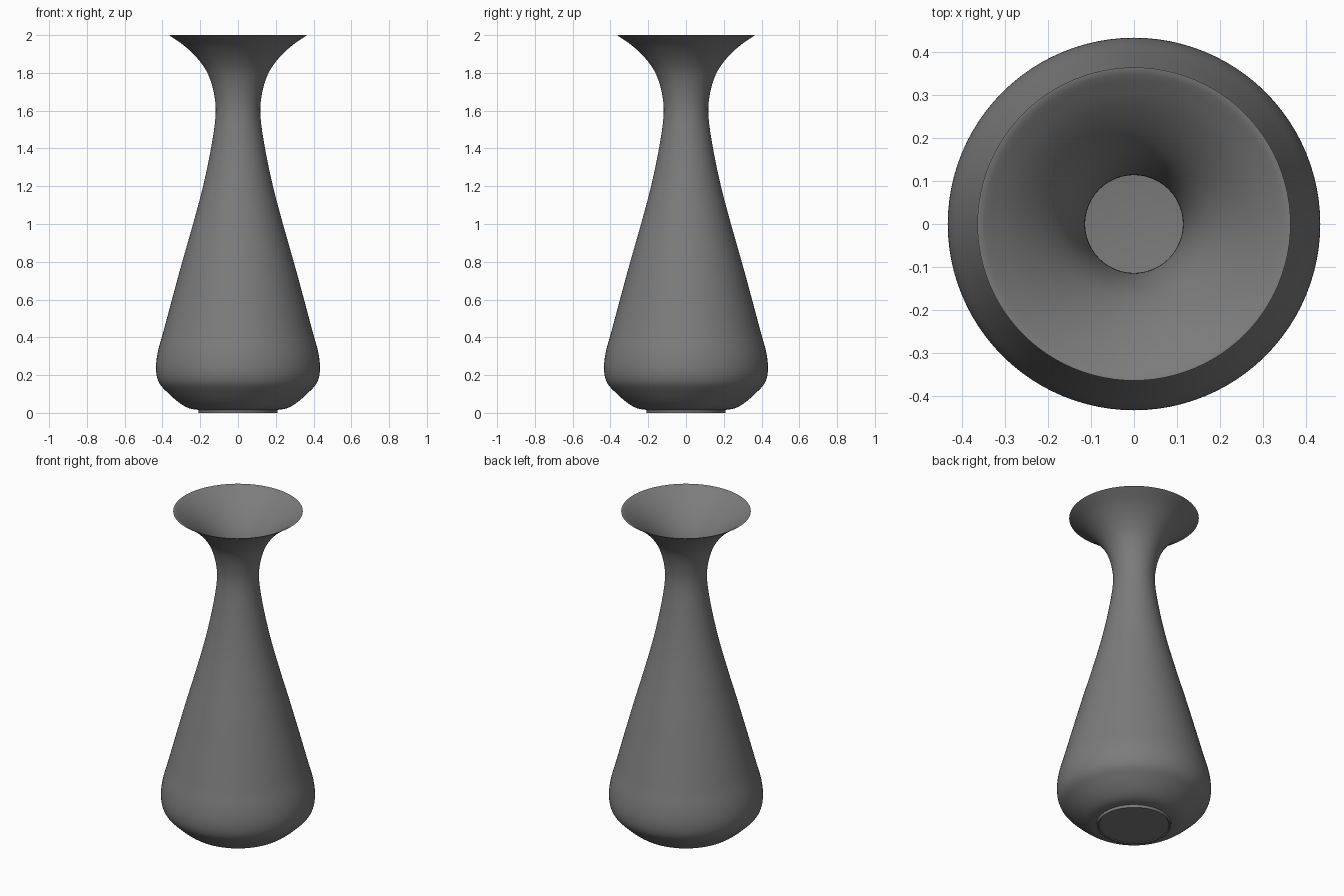
import bpy, bmesh, math
from mathutils import Vector

old = bpy.data.objects.get("Cube")
if old:
    bpy.data.objects.remove(old, do_unlink=True)

SEGMENTS = 96
WALL = 0.004

glaze = bpy.data.materials.new("dark grey glaze")
glaze.use_nodes = True
colour = (0.2, 0.2, 0.2, 1)
glaze.diffuse_color = colour
glaze.node_tree.nodes["Principled BSDF"].inputs["Base Color"].default_value = colour


def smooth_path(points, steps=6):
    """Catmull-Rom curve through (radius, height) points."""
    p = [Vector(q) for q in points]
    p = [2 * p[0] - p[1]] + p + [2 * p[-1] - p[-2]]
    path = []
    for a, b, c, d in zip(p, p[1:], p[2:], p[3:]):
        for i in range(steps):
            t = i / steps
            path.append(0.5 * (2 * b + (c - a) * t + (2 * a - 5 * b + 4 * c - d) * t**2
                               + (3 * b - a - 3 * c + d) * t**3))
    return path + [p[-2]]


def lathe(name, profile):
    """Revolve a (radius, height) profile around z."""
    bm = bmesh.new()
    verts = [bm.verts.new((r, 0, z)) for r, z in profile]
    edges = [bm.edges.new(pair) for pair in zip(verts, verts[1:])]
    bmesh.ops.spin(bm, geom=verts + edges, axis=(0, 0, 1), cent=(0, 0, 0),
                   angle=math.tau, steps=SEGMENTS)
    bmesh.ops.remove_doubles(bm, verts=bm.verts, dist=0.0002)
    bmesh.ops.recalc_face_normals(bm, faces=bm.faces)
    mesh = bpy.data.meshes.new(name)
    bm.to_mesh(mesh)
    bm.free()
    mesh.materials.append(glaze)
    obj = bpy.data.objects.new(name, mesh)
    bpy.context.collection.objects.link(obj)
    bpy.ops.object.select_all(action="DESELECT")
    obj.select_set(True)
    bpy.context.view_layer.objects.active = obj
    bpy.ops.object.shade_smooth_by_angle(angle=math.radians(35))
    return obj


# Outer wall, from the foot up to the flared lip
outer = smooth_path([
    (0.21, 0.016), (0.26, 0.025), (0.31, 0.053), (0.37, 0.105), (0.418, 0.16),
    (0.434, 0.23), (0.425, 0.32), (0.395, 0.43), (0.355, 0.58), (0.295, 0.8),
    (0.238, 1.0), (0.185, 1.2), (0.143, 1.4), (0.119, 1.57), (0.125, 1.68),
    (0.155, 1.785), (0.205, 1.865), (0.28, 1.94), (0.365, 2.0)])

# Thin inner wall, offset from the outer one
inner = [Vector((0, 0.03))]
for before, here, after in zip(outer, outer[1:], outer[2:]):
    tangent = (after - before).normalized()
    point = here + WALL * Vector((-tangent.y, tangent.x))
    if point.y > 0.03:
        inner.append(point)
inner.append(Vector((0.362, 2.0)))

# Flat foot ring with a slightly recessed underside
foot = [(0, 0.004), (0.196, 0.004), (0.2, 0), (0.208, 0), (0.21, 0.016)]

lathe("vase", foot + outer[1:] + inner[::-1])
